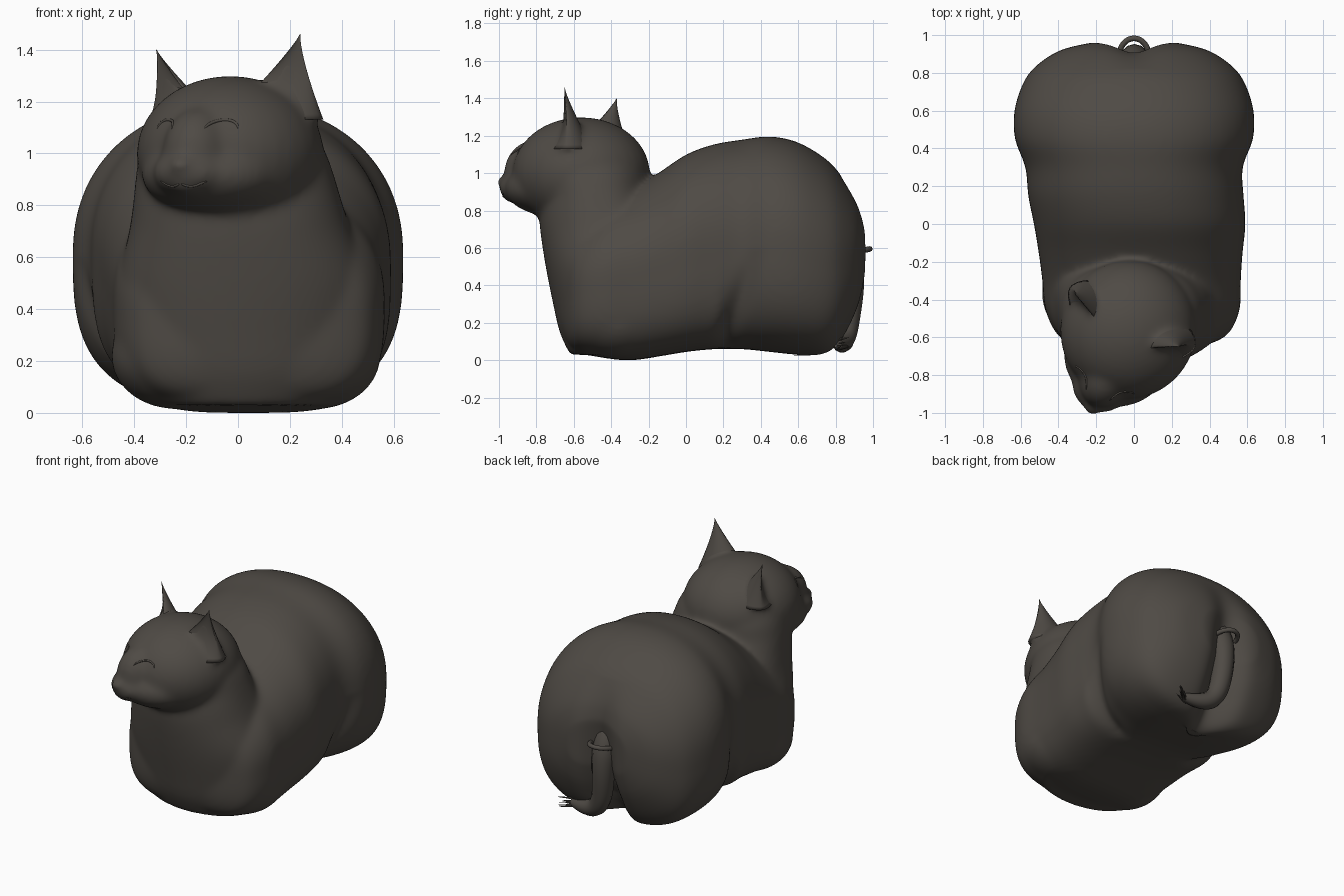
import bpy, bmesh, math, random
from mathutils import Vector, Matrix
from mathutils.bvhtree import BVHTree

if "Cube" in bpy.data.objects:
    bpy.data.objects.remove(bpy.data.objects["Cube"])

random.seed(3)
FUR = bpy.data.materials.new("dark brown grey")
FUR.diffuse_color = (0.078, 0.069, 0.059, 1)
FUR.use_nodes = True
FUR.node_tree.nodes["Principled BSDF"].inputs["Base Color"].default_value = FUR.diffuse_color


def finish(name, bm):
    bmesh.ops.recalc_face_normals(bm, faces=bm.faces[:])
    me = bpy.data.meshes.new(name)
    bm.to_mesh(me)
    bm.free()
    me.materials.append(FUR)
    me.polygons.foreach_set("use_smooth", [True] * len(me.polygons))
    ob = bpy.data.objects.new(name, me)
    bpy.context.scene.collection.objects.link(ob)
    return ob


def loft(bm, rings):
    vs = [[bm.verts.new(p) for p in r] for r in rings]
    n = len(rings[0])
    for a, b in zip(vs, vs[1:]):
        for i in range(n):
            j = (i + 1) % n
            bm.faces.new((a[i], a[j], b[j], b[i]))
    bm.faces.new(vs[0][::-1])
    bm.faces.new(vs[-1])


def smooth_rows(rows, steps=5):
    # Catmull-Rom interpolation between profile rows
    out = []
    for i in range(len(rows) - 1):
        p0, p1, p2, p3 = (rows[max(0, min(len(rows) - 1, i + k))] for k in (-1, 0, 1, 2))
        for s in range(steps):
            t = s / steps
            out.append([b + .5 * t * (c - a + t * (2 * a - 5 * b + 4 * c - d + t * (3 * (b - c) + d - a)))
                        for a, b, c, d in zip(p0, p1, p2, p3)])
    return out + [list(rows[-1])]


def spow(v, p):
    return math.copysign(abs(v) ** p, v)


def angles(n):
    return [2 * math.pi * i / n for i in range(n)]


# Head frame: forward, side and up axes, turned towards -x
YAW = math.radians(25)
F = Vector((-math.sin(YAW), -math.cos(YAW), 0))
S = Vector((math.cos(YAW), -math.sin(YAW), 0))
HEAD = Vector((-0.03, -0.56, 0))


def head_point(side, fwd, z):
    return HEAD + S * side + F * fwd + Vector((0, 0, z))


def blob(bm, centre, axes):
    m = Matrix.Identity(4)
    for c, axis in enumerate(axes):
        for r in range(3):
            m[r][c] = axis[r]
    bmesh.ops.create_uvsphere(bm, u_segments=32, v_segments=20, radius=1,
                              matrix=Matrix.Translation(centre) @ m)


def head_blob(bm, side, fwd, z, rs, rf, rz):
    blob(bm, head_point(side, fwd, z), (S * rs, -F * rf, Vector((0, 0, rz))))


# Ears: flared sections tapering to a leaning tip, hollow in front
EARS = {"left_ear": ((.14, -.645, 1.13), (.24, -.65, 1.46), math.radians(30)),
        "right_ear": ((-.215, -.475, 1.11), (-.315, -.37, 1.4), math.radians(-28))}


def ear(bm, base, tip, turn, size=1, top=1):
    f = Matrix.Rotation(turn, 3, 'Z') @ F
    s = Vector((-f.y, f.x, 0))
    base, tip = Vector(base), Vector(tip)
    rings = []
    for i in range(15):
        h = top * i / 14
        w = size * max(.008, (1 - h) ** 1.2)
        rings.append([base.lerp(tip, h) + s * (.19 * w * math.cos(t))
                      + f * (w * math.sin(t) * (.09 * (1 - 2 * h) if math.sin(t) > 0 else .15))
                      for t in angles(28)])
    loft(bm, rings)


bm = bmesh.new()
# Trunk and haunches: y, x centre, half width, z bottom, z top
trunk = [(-.675, .03, .2, .2, .5), (-.64, .035, .35, .1, .66), (-.58, .045, .455, .045, .75),
         (-.45, .045, .515, .015, .84), (-.3, .04, .525, .0, .91), (-.15, .035, .54, .02, 1.0),
         (0, .03, .56, .045, 1.1), (.15, .01, .57, .06, 1.155), (.3, 0, .575, .06, 1.18),
         (.45, 0, .63, .045, 1.197), (.6, 0, .633, .03, 1.165), (.75, 0, .585, .03, 1.075),
         (.84, 0, .515, .11, .975), (.92, 0, .39, .27, .85), (.962, 0, .22, .42, .74)]
rings = []
for y, xc, hw, z0, z1 in smooth_rows(trunk):
    mid, ring = z0 + (z1 - z0) * .5, []
    for t in angles(64):
        e = 2 / 2.2 if math.sin(t) > 0 else 2 / (3.5 if y < .2 else 3)
        ring.append((xc + hw * spow(math.cos(t), e), y, mid + (z1 - z0) / 2 * spow(math.sin(t), e)))
    rings.append(ring)
loft(bm, rings)
# Folded forelegs
for x in (.3, -.24):
    blob(bm, Vector((x, -.36, .22)), ((.25, 0, 0), (0, .27, 0), (0, 0, .205)))
# Chest and neck: z, x centre, y centre, x radius, y radius
chest = [(.03, .03, -.38, .34, .24), (.15, .035, -.36, .45, .315), (.3, .035, -.36, .485, .35),
         (.5, .03, -.38, .49, .37), (.7, .01, -.42, .43, .36), (.8, 0, -.455, .405, .325),
         (.9, -.01, -.48, .385, .29), (1.0, -.02, -.5, .36, .29), (1.08, -.03, -.52, .32, .26),
         (1.16, -.03, -.54, .26, .2)]
loft(bm, [[(xc + rx * math.cos(t), yc + ry * spow(math.sin(t), .85), z) for t in angles(64)]
          for z, xc, yc, rx, ry in smooth_rows(chest)])
# Head: skull, cheeks, muzzle, nose bridge, chin, nose
head_blob(bm, 0, 0, 1.0, .36, .37, .3)
head_blob(bm, 0, .16, .92, .28, .26, .15)
head_blob(bm, -.01, .31, .925, .16, .165, .1)
head_blob(bm, 0, .27, 1.0, .14, .175, .18)
head_blob(bm, 0, .36, .88, .08, .1, .045)
head_blob(bm, 0, .44, .955, .05, .055, .04)
# Solid ear roots that blend into the skull
for base, tip, turn in EARS.values():
    ear(bm, base, tip, turn, .97, .75)
body = finish("body", bm)

# Fuse everything into one soft skin
rm = body.modifiers.new("fuse", 'REMESH')
rm.mode = 'VOXEL'
rm.voxel_size = .015
sm = body.modifiers.new("soften", 'SMOOTH')
sm.factor = .5
sm.iterations = 22
deps = bpy.context.evaluated_depsgraph_get()
skin = bpy.data.meshes.new_from_object(body.evaluated_get(deps))
body.modifiers.clear()
body.data = skin
low = min(v.co.z for v in skin.vertices)
for v in skin.vertices:
    c = v.co
    c.z -= low
    # cleft between the haunches, deeper towards the ground
    if c.y > .6:
        fade = min(1, max(0, (1.0 - c.z) / .4))
        depth = .08 + .07 * max(0, min(1, (.6 - c.z) / .4))
        c.y -= depth * min(1, (c.y - .6) / .1) * fade * math.exp(-(c.x / .11) ** 2)
    # crease in front of each thigh
    if abs(c.x) > .2 and c.z < .6:
        k = math.exp(-((c.y - .17 - .35 * c.z) / .055) ** 2) * (1 - c.z / .6)
        c.x -= math.copysign(.06 * k * min(1, (abs(c.x) - .2) / .15), c.x)
skin.polygons.foreach_set("use_smooth", [True] * len(skin.polygons))
if not skin.materials:
    skin.materials.append(FUR)
skin.update()
tree = BVHTree.FromPolygons([v.co.copy() for v in skin.vertices],
                            [list(p.vertices) for p in skin.polygons])


def tube(name, pts, radii, res=4):
    cu = bpy.data.curves.new(name, 'CURVE')
    cu.dimensions = '3D'
    cu.bevel_depth = 1
    cu.bevel_resolution = res
    cu.use_fill_caps = True
    sp = cu.splines.new('NURBS')
    sp.points.add(len(pts) - 1)
    for q, p, r in zip(sp.points, pts, radii):
        q.co = (*p, 1)
        q.radius = r
    sp.use_endpoint_u = True
    sp.order_u = 4
    sp.resolution_u = 8
    cu.materials.append(FUR)
    ob = bpy.data.objects.new(name, cu)
    bpy.context.scene.collection.objects.link(ob)
    return ob


def face_line(name, pts, r):
    # line laid on the face, following the surface
    out = []
    for side, z in pts:
        hit = tree.ray_cast(head_point(side, 1, z), -F)[0]
        if hit:
            out.append(hit + F * (-.3 * r))
    if len(out) > 3:
        tube(name, out, [r * .3] + [r] * (len(out) - 2) + [r * .3], 2)


# Closed eyes and mouth
for sg, side in ((1, "left"), (-1, "right")):
    face_line(side + "_eyelid", [(sg * .12 + .052 * math.cos(t), 1.095 + .035 * math.sin(t))
                                 for t in (math.pi * i / 8 for i in range(9))], .006)
    face_line(side + "_mouth", [(sg * .012 * i, .885 - .012 * math.sin(i * .5))
                                for i in range(9)], .005)

# Ears
for name, (base, tip, turn) in EARS.items():
    e = bmesh.new()
    ear(e, base, tip, turn)
    finish(name, e)

# Tail hanging in the cleft and curling to one side, with a ridge at its root
tube("tail", [(0, .76, .78), (0, .85, .62), (0, .89, .46), (.01, .87, .25), (.06, .85, .1),
              (.18, .83, .08), (.28, .815, .085)], [.04, .085, .075, .065, .06, .05, .025])
tube("tail_root_ridge", [(.08 * math.cos(t), .89 + .095 * math.sin(t), .575 + .02 * math.sin(t))
                         for t in (math.pi * i / 8 for i in range(9))], [.015] * 9, 2)

# Hair tuft at the tail tip
for i in range(9):
    a = Vector((.25 + random.uniform(-.02, .02), .8, .085 + random.uniform(-.025, .03)))
    b = a + Vector((.09, random.uniform(.03, .09), random.uniform(-.01, .015)))
    tube("tail_hair_%d" % i, [a, a.lerp(b, .33), a.lerp(b, .66), b], [.008, .006, .004, .001], 1)
